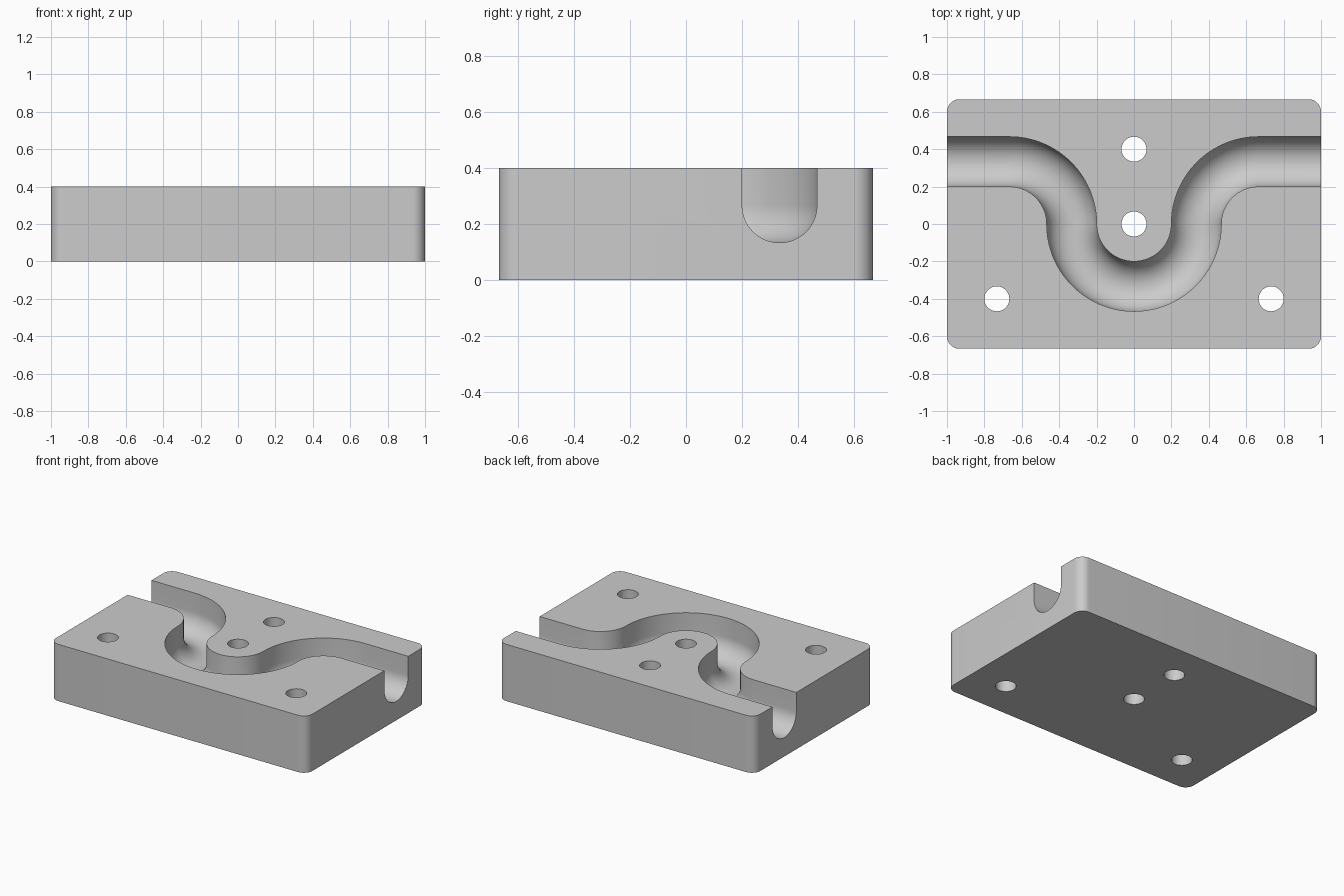
import bpy, bmesh
from math import sin, cos, pi, radians
from mathutils import Vector

if "Cube" in bpy.data.objects:
    bpy.data.objects.remove(bpy.data.objects["Cube"], do_unlink=True)

U = 1 / 15                      # design unit: block is 30 x 20 x 6
HEIGHT = 6 * U
BEND = 5 * U                    # centreline radius of the channel
GROOVE = 2 * U                  # half width of the channel

grey = bpy.data.materials.new("plain grey")
grey.use_nodes = True
grey.diffuse_color = (0.6, 0.6, 0.6, 1)
grey.node_tree.nodes["Principled BSDF"].inputs["Base Color"].default_value = (0.6, 0.6, 0.6, 1)


def arc(cx, cy, r, start, end, steps):
    angles = [radians(start + (end - start) * i / steps) for i in range(steps + 1)]
    return [(cx + r * cos(a), cy + r * sin(a)) for a in angles]


def skin(name, rings):
    """Join equal rings of points into a closed solid."""
    bm = bmesh.new()
    loops = [[bm.verts.new(p) for p in ring] for ring in rings]
    for a, b in zip(loops, loops[1:]):
        for i in range(len(a)):
            j = (i + 1) % len(a)
            bm.faces.new((a[i], a[j], b[j], b[i]))
    bm.faces.new(loops[0])
    bm.faces.new(loops[-1])
    bmesh.ops.recalc_face_normals(bm, faces=bm.faces)
    mesh = bpy.data.meshes.new(name)
    bm.to_mesh(mesh)
    bm.free()
    mesh.materials.append(grey)
    obj = bpy.data.objects.new(name, mesh)
    bpy.context.collection.objects.link(obj)
    return obj


def prism(name, outline, z0, z1):
    return skin(name, [[(x, y, z) for x, y in outline] for z in (z0, z1)])


# Block with rounded upright edges
outline = []
for sx, sy, start in ((1, 1, 0), (-1, 1, 90), (-1, -1, 180), (1, -1, 270)):
    outline += arc(sx * 14 * U, sy * 9 * U, U, start, start + 90, 12)
block = prism("channel_block", outline, 0, HEIGHT)

# Channel centreline: straight, bend, half turn, bend, straight
path = [(-1.2, BEND)]
path += arc(-2 * BEND, 0, BEND, 90, 0, 32)
path += arc(0, 0, BEND, 180, 360, 64)[1:]
path += arc(2 * BEND, 0, BEND, 180, 90, 32)[1:]
path += [(1.2, BEND)]

# U-shaped section swept along the centreline
section = [(-GROOVE, HEIGHT + 0.1)] + arc(0, 4 * U, GROOVE, 180, 360, 32) + [(GROOVE, HEIGHT + 0.1)]
rings = []
for i, p in enumerate(path):
    before, after = Vector(path[max(i - 1, 0)]), Vector(path[min(i + 1, len(path) - 1)])
    if i in (1, len(path) - 2):
        side = Vector((0, 1))
    else:
        t = (after - before).normalized()
        side = Vector((-t.y, t.x))
    rings.append([(p[0] + side.x * s, p[1] + side.y * s, z) for s, z in section])
cutters = [skin("channel_cutter", rings)]

# Through holes
for x, y in ((0, 0), (0, 6), (-11, -6), (11, -6)):
    circle = arc(x * U, y * U, U, 0, 360, 48)[:-1]
    cutters.append(prism("hole_cutter", circle, -0.1, HEIGHT + 0.1))

# Cut the block, then discard the cutters
bpy.context.view_layer.objects.active = block
block.select_set(True)
for cutter in cutters:
    cutter.hide_render = True
    mod = block.modifiers.new("cut", "BOOLEAN")
    mod.operation = "DIFFERENCE"
    mod.solver = "EXACT"
    mod.object = cutter
    bpy.ops.object.modifier_apply(modifier=mod.name)
    bpy.data.objects.remove(cutter, do_unlink=True)

bpy.ops.object.shade_smooth_by_angle(angle=radians(30))
